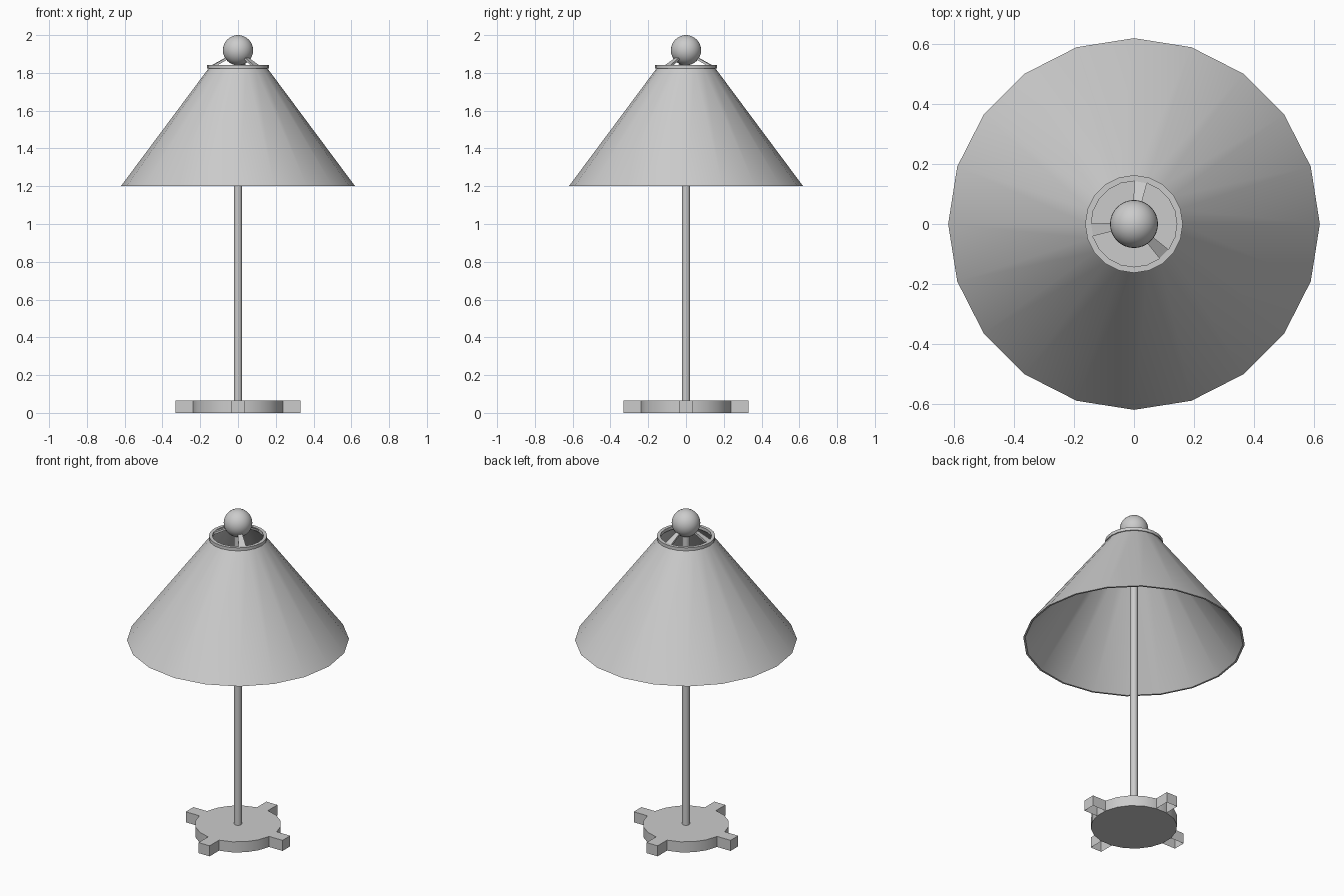
import bpy, bmesh, math
from mathutils import Matrix, Vector

cube = bpy.data.objects.get("Cube")
if cube:
    bpy.data.objects.remove(cube, do_unlink=True)

# Single grey finish
grey = bpy.data.materials.new("light_grey")
grey.use_nodes = True
colour = (0.6, 0.6, 0.6, 1)
grey.diffuse_color = colour
grey.node_tree.nodes["Principled BSDF"].inputs["Base Color"].default_value = colour


def finish(name, bm, smooth=True):
    mesh = bpy.data.meshes.new(name)
    bmesh.ops.recalc_face_normals(bm, faces=bm.faces)
    bm.to_mesh(mesh)
    bm.free()
    obj = bpy.data.objects.new(name, mesh)
    bpy.context.collection.objects.link(obj)
    mesh.materials.append(grey)
    if smooth:
        bpy.ops.object.select_all(action='DESELECT')
        obj.select_set(True)
        bpy.context.view_layer.objects.active = obj
        bpy.ops.object.shade_smooth_by_angle(angle=math.radians(30))
    return obj


def lathe(name, profile, sides, turn=0.0, closed=False):
    """Spin (radius, z) points around z; zero radius makes a pole."""
    bm = bmesh.new()
    verts = [bm.verts.new((r, 0, z)) for r, z in profile]
    pairs = list(zip(verts, verts[1:]))
    if closed:
        pairs.append((verts[-1], verts[0]))
    edges = [bm.edges.new(p) for p in pairs]
    bmesh.ops.spin(bm, geom=verts + edges, cent=(0, 0, 0), axis=(0, 0, 1),
                   angle=math.tau, steps=sides, use_merge=True)
    bmesh.ops.remove_doubles(bm, verts=bm.verts, dist=1e-5)
    bm.transform(Matrix.Rotation(turn, 4, 'Z'))
    return finish(name, bm)


# Base disc, turned so that a flat side faces each foot
SIDES = 20
lathe("base_disc", [(0, 0), (0.241, 0), (0.241, 0.065), (0, 0.065)],
      SIDES, math.pi / SIDES)

# Four feet, hollow underneath
for i, side in enumerate(("left", "back", "right", "front")):
    bm = bmesh.new()
    bmesh.ops.create_cube(bm, size=1)
    bm.transform(Matrix.Translation((0.284, 0, 0.0325))
                 @ Matrix.Diagonal((0.092, 0.075, 0.065, 1)))
    bm.normal_update()
    bmesh.ops.delete(bm, geom=[f for f in bm.faces if f.normal.z < -0.5 or f.normal.x < -0.5],
                     context='FACES')
    bm.transform(Matrix.Rotation(i * math.pi / 2, 4, 'Z'))
    finish(side + "_foot", bm, smooth=False)

# Pole
lathe("pole", [(0, 0.06), (0.022, 0.06), (0.022, 1.88), (0, 1.88)], 16)

# Thin conical shade, open at both ends
lathe("shade", [(0.62, 1.2), (0.155, 1.825), (0.146, 1.825), (0.609, 1.2)],
      SIDES, closed=True)

# Collar ring on top of the shade
lathe("collar_ring", [(0.163, 1.822), (0.163, 1.841), (0.143, 1.841), (0.143, 1.822)],
      SIDES, closed=True)

# Tapered spokes from the collar up to the finial
for i, angle in enumerate((81, 188, 315)):
    bm = bmesh.new()
    ends = []
    for r, z, w in ((0.148, 1.828, 0.022), (0.03, 1.893, 0.009)):
        ends.append([bm.verts.new((r, y * w, z + t * 0.007))
                     for y, t in ((-1, -1), (1, -1), (1, 1), (-1, 1))])
    for ring in ends:
        bm.faces.new(ring)
    for k in range(4):
        n = (k + 1) % 4
        bm.faces.new((ends[0][k], ends[0][n], ends[1][n], ends[1][k]))
    bm.transform(Matrix.Rotation(math.radians(angle), 4, 'Z'))
    finish(f"spoke_{i + 1}", bm, smooth=False)

# Ball finial
bm = bmesh.new()
bmesh.ops.create_uvsphere(bm, u_segments=32, v_segments=16, radius=0.08)
bm.transform(Matrix.Translation(Vector((0, 0, 1.92))))
finish("finial_ball", bm)
